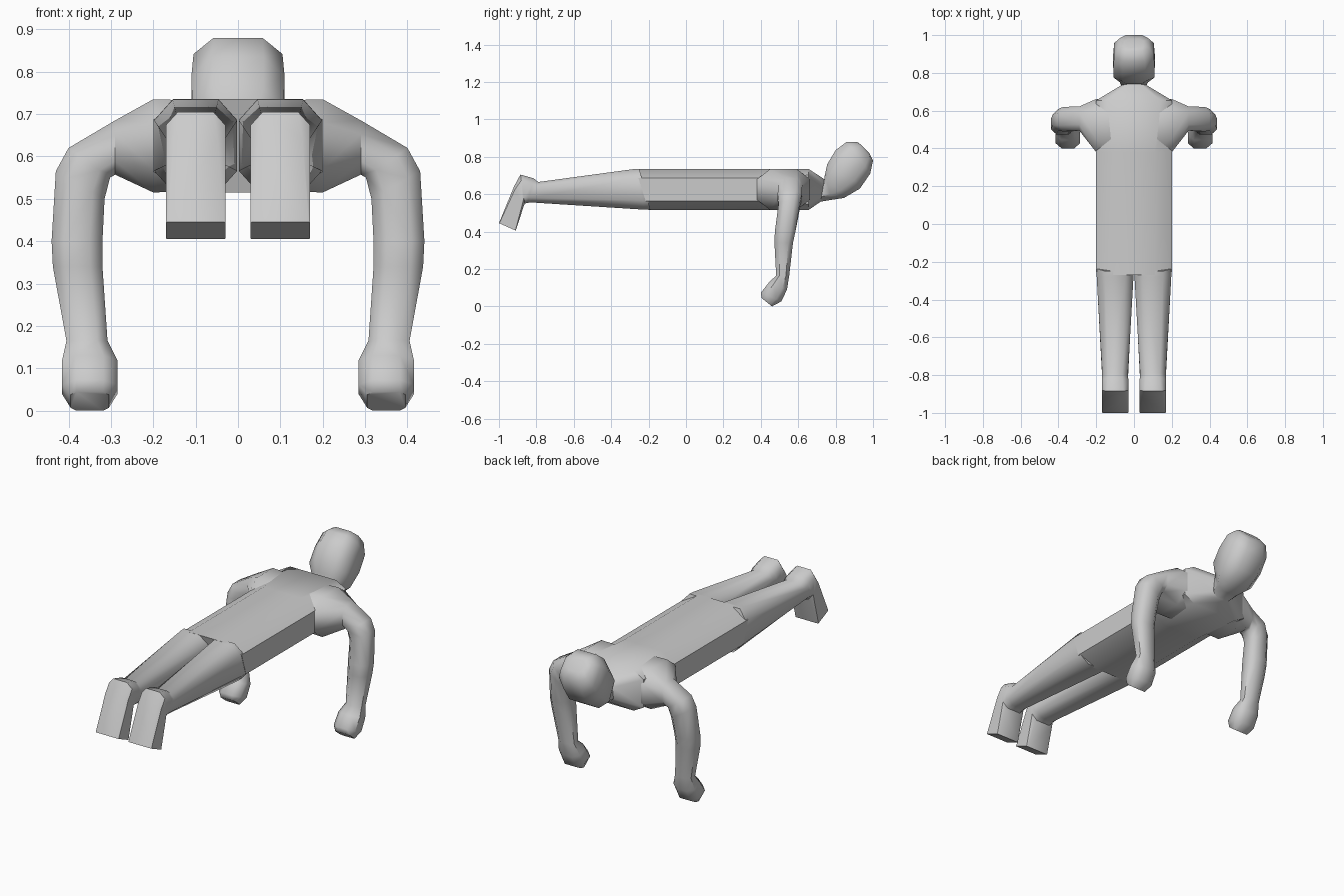
import bpy, bmesh, math
from mathutils import Vector

if "Cube" in bpy.data.objects:
    bpy.data.objects.remove(bpy.data.objects["Cube"])


def ring(centre, u, v, c):
    """Chamfered eight-sided section spanned by half axes u and v."""
    pts = [(1, -c), (1, c), (c, 1), (-c, 1), (-1, c), (-1, -c), (-c, -1), (c, -1)]
    return [centre + u * a + v * b for a, b in pts]


def body_ring(top, bottom, half, c=0.55, x=0.0):
    """Section between two (y, z) profile points."""
    t, b = Vector((x, *top)), Vector((x, *bottom))
    return ring((t + b) / 2, (t - b) / 2, Vector((half, 0, 0)), c)


def arm_ring(outer, inner, y0, y1, tilt=0.0, c=0.5):
    """Section between two (x, z) profile points, tilted along y."""
    yc = (y0 + y1) / 2
    o, i = Vector((outer[0], yc, outer[1])), Vector((inner[0], yc, inner[1]))
    return ring((o + i) / 2, (o - i) / 2, Vector((0, (y1 - y0) / 2, tilt)), c)


def loft(name, rings, mirror=False):
    bm = bmesh.new()
    loops = [[bm.verts.new(p) for p in r] for r in rings]
    for a, b in zip(loops, loops[1:]):
        for k in range(8):
            n = (k + 1) % 8
            bm.faces.new((a[k], a[n], b[n], b[k]))
    bm.faces.new(loops[0][::-1])
    bm.faces.new(loops[-1])
    bmesh.ops.recalc_face_normals(bm, faces=bm.faces)
    me = bpy.data.meshes.new(name)
    bm.to_mesh(me)
    bm.free()
    ob = bpy.data.objects.new(name, me)
    bpy.context.collection.objects.link(ob)
    bpy.ops.object.select_all(action='DESELECT')
    ob.select_set(True)
    bpy.context.view_layer.objects.active = ob
    bpy.ops.object.shade_smooth_by_angle(angle=math.radians(50))
    if mirror:
        ob.modifiers.new("mirror", 'MIRROR')
    return ob


# Torso, neck and head in one skin
loft("torso_and_head", [
    body_ring((-0.27, 0.735), (-0.20, 0.515), 0.20),
    body_ring((0.38, 0.735), (0.38, 0.515), 0.20),
    body_ring((0.655, 0.735), (0.655, 0.515), 0.20, 0.7),
    body_ring((0.74, 0.68), (0.72, 0.56), 0.065),
    body_ring((0.742, 0.70), (0.78, 0.57), 0.075),
    body_ring((0.755, 0.76), (0.845, 0.58), 0.108),
    body_ring((0.80, 0.835), (0.93, 0.63), 0.11),
    body_ring((0.86, 0.88), (0.985, 0.71), 0.105),
    body_ring((0.915, 0.88), (1.0, 0.78), 0.08),
    body_ring((0.935, 0.865), (0.98, 0.82), 0.05),
])

# Legs with bent feet
loft("leg", [
    body_ring((-0.25, 0.735), (-0.19, 0.517), 0.098, 0.55, 0.10),
    body_ring((-0.28, 0.734), (-0.22, 0.517), 0.098, 0.55, 0.10),
    body_ring((-0.79, 0.665), (-0.83, 0.556), 0.068, 0.55, 0.10),
    body_ring((-0.815, 0.685), (-0.848, 0.553), 0.07, 0.55, 0.10),
    body_ring((-0.885, 0.705), (-0.862, 0.55), 0.07, 0.6, 0.10),
    body_ring((-0.92, 0.64), (-0.868, 0.535), 0.07, 0.75, 0.10),
    body_ring((-1.0, 0.445), (-0.91, 0.405), 0.07, 0.95, 0.10),
], mirror=True)

# Shoulders, arms and closed hands
loft("arm", [
    arm_ring((0.10, 0.732), (0.10, 0.518), 0.38, 0.655),
    arm_ring((0.20, 0.735), (0.20, 0.515), 0.38, 0.662),
    arm_ring((0.29, 0.685), (0.29, 0.557), 0.495, 0.622),
    arm_ring((0.40, 0.62), (0.302, 0.55), 0.49, 0.62),
    arm_ring((0.43, 0.565), (0.315, 0.50), 0.495, 0.608),
    arm_ring((0.44, 0.40), (0.32, 0.40), 0.475, 0.585),
    arm_ring((0.437, 0.34), (0.32, 0.34), 0.473, 0.572),
    arm_ring((0.405, 0.165), (0.308, 0.165), 0.482, 0.552),
    arm_ring((0.415, 0.11), (0.285, 0.11), 0.445, 0.54, -0.02),
    arm_ring((0.415, 0.05), (0.285, 0.05), 0.40, 0.51, -0.023),
    arm_ring((0.395, 0.022), (0.305, 0.022), 0.405, 0.46, -0.022, 0.7),
], mirror=True)
